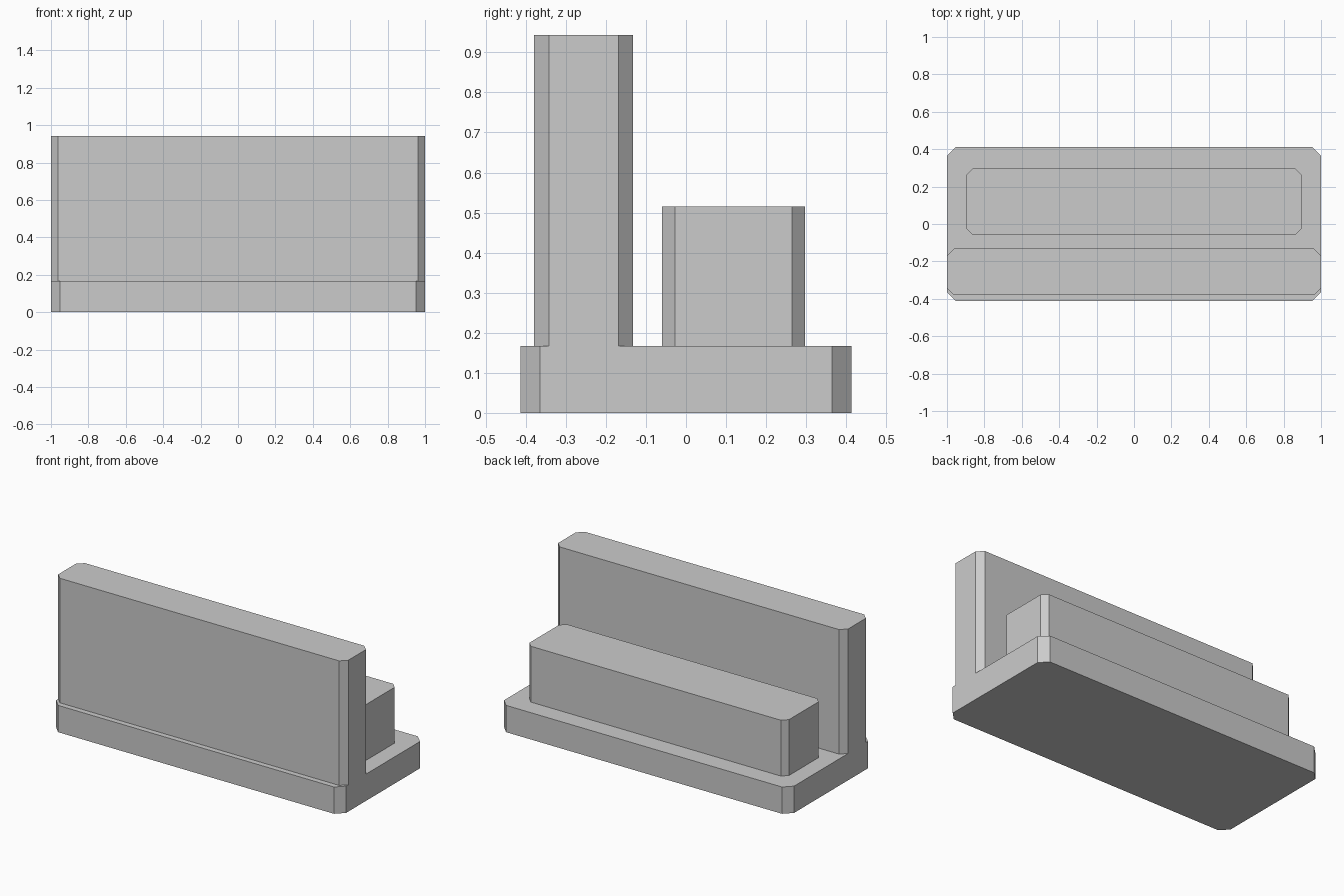
import bpy
import bmesh

cube = bpy.data.objects.get("Cube")
if cube:
    bpy.data.objects.remove(cube, do_unlink=True)

# One plain grey for the whole model
GREY = (0.6, 0.6, 0.6, 1.0)
grey = bpy.data.materials.new("plain_grey")
grey.use_nodes = True
grey.diffuse_color = GREY
grey.node_tree.nodes["Principled BSDF"].inputs["Base Color"].default_value = GREY


def chamfered_slab(name, half_x, y0, y1, z0, z1, cut):
    """Box with its four upright corners cut at 45 degrees."""
    quarter = [(half_x, y1 - cut), (half_x - cut, y1)]
    back = quarter + [(-x, y) for x, y in reversed(quarter)]
    outline = back + [(x, y0 + y1 - y) for x, y in reversed(back)]
    bm = bmesh.new()
    base = bm.faces.new([bm.verts.new((x, y, z0)) for x, y in outline])
    top = bmesh.ops.extrude_face_region(bm, geom=[base], use_keep_orig=True)
    verts = [v for v in top["geom"] if isinstance(v, bmesh.types.BMVert)]
    bmesh.ops.translate(bm, verts=verts, vec=(0, 0, z1 - z0))
    bmesh.ops.recalc_face_normals(bm, faces=bm.faces)
    mesh = bpy.data.meshes.new(name)
    bm.to_mesh(mesh)
    bm.free()
    mesh.materials.append(grey)
    obj = bpy.data.objects.new(name, mesh)
    bpy.context.collection.objects.link(obj)
    return obj


BASE_TOP = 0.167

# Low plinth, tall front wall and the lower block behind it
chamfered_slab("base", 1.0, -0.413, 0.413, 0.0, BASE_TOP, 0.049)
chamfered_slab("front_wall", 1.0, -0.379, -0.132, BASE_TOP, 0.943, 0.037)
chamfered_slab("rear_block", 0.895, -0.06, 0.297, BASE_TOP, 0.515, 0.033)
